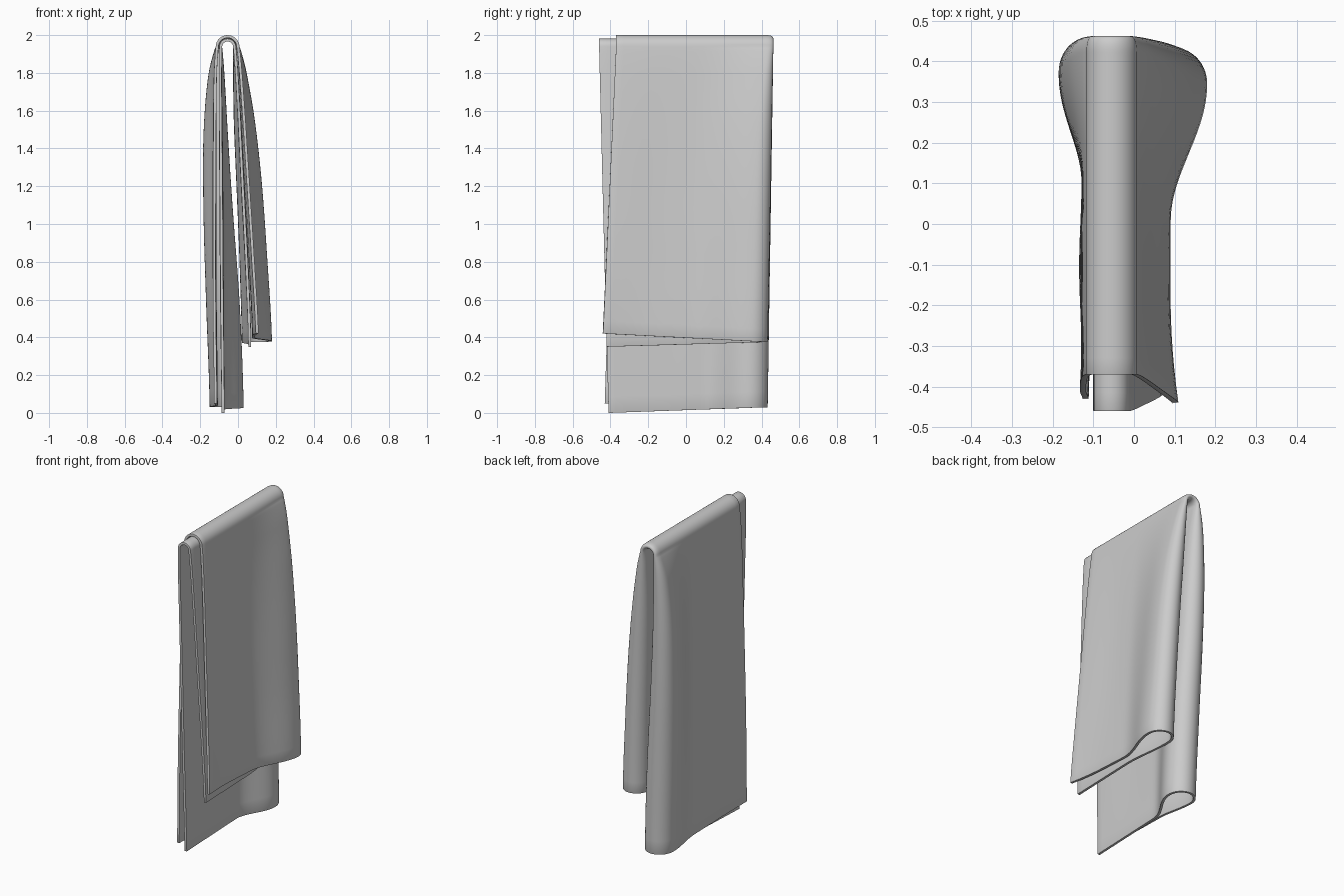
import bpy, bmesh, math

if "Cube" in bpy.data.objects:
    bpy.data.objects.remove(bpy.data.objects["Cube"])

TH = 0.015                    # cloth thickness
CX, CZ = -0.055, 1.937        # axis of the arch over the (absent) rail
N, LEG, ARCH = 40, 34, 16     # steps: half width, hanging leg, arch


def curve(tab, k):
    """Catmull-Rom through evenly spaced values, k in 0..1."""
    n = len(tab) - 1
    i = min(int(k * n), n - 1)
    f = k * n - i
    a, b, c, d = (tab[max(0, min(n, i + j))] for j in (-1, 0, 1, 2))
    return b + 0.5 * f * (c - a + f * (2*a - 5*b + 4*c - d + f * (3*(b - c) + d - a)))


def lerp(a, b, t):
    return a + (b - a) * t


# Surface x of the outer / inner layer, top to bottom, at the fold and at the free edges
RIGHT = dict(
    fold=((.008, .046, .09, .127, .155, .18), (-.026, -.026, -.022, -.008, .008, .02)),
    free=((.008, .02, .035, .052, .072, .09), (-.026, -.014, .001, .018, .038, .055)),
    z=(.42, .375, .35), y=(-.44, -.42), reach=.42, flare=.02)
LEFT = dict(
    fold=((-.118, -.16, -.183, -.182, -.168, -.15), (-.084, -.07, -.052, -.025, .01, .03)),
    free=((-.118, -.128, -.131, -.132, -.13, -.122), (-.084, -.086, -.083, -.080, -.077, -.072)),
    z=(.05, .03, .0), y=(-.43, -.41), reach=.34, flare=-.005)


def bulge(d, r, reach):
    """Round nose of the fold and its fade towards the flat part."""
    nose = math.sqrt(max(0, 1 - (1 - d / r) ** 2)) if d < r else 1
    f = min(1, max(0, (d - r) / (reach - r)))
    return nose, 0.5 + 0.5 * math.cos(math.pi * f)


def y_of(leg, p, t):
    yf = lerp(.455, .425, t)
    edge = lerp(-.37, leg['y'][0], t) if p < 0 else lerp(-.46, leg['y'][1], t)
    d = (yf - edge) * p * p
    return yf - d, d


def leg_point(leg, p, k):
    t = k ** 1.5
    y, d = y_of(leg, p, t)
    s = 1 if leg is RIGHT else -1
    fo, fi = (curve(c, k) for c in leg['fold'])
    r = max(.03, abs(fo - fi) / 2)
    nose, fade = bulge(d, r, leg['reach'])
    xo = lerp(curve(leg['free'][0], k), fo, fade) - s * TH / 2
    xi = lerp(curve(leg['free'][1], k), fi, fade) + s * TH / 2
    side = s if p < 0 else -s
    x = (xo + xi) / 2 + side * abs(xo - xi) / 2 * nose
    if p < 0:                                   # outer corner opens a little
        x += leg['flare'] * t * max(0, (d - .6) / .27) ** 2
    x += .003 * math.sin(y * 15) * math.sin(math.pi * t) * min(1, d / .3)
    zb = lerp(leg['z'][1], leg['z'][0 if p < 0 else 2], abs(p) ** 2)
    return x, y, lerp(CZ, zb, t)


def arch_point(p, a):
    y, d = y_of(RIGHT, p, 0)
    nose, _ = bulge(d, .03, .3)
    rad = .046 + (.0095 if p < 0 else -.0095) * nose
    return CX + rad * math.cos(a), y, CZ + rad * math.sin(a)


# Folded towel: one sheet folded lengthwise and draped
bm = bmesh.new()
ps = [i / N for i in range(-N, N + 1)]
rows = [[leg_point(RIGHT, p, 1 - j / LEG) for p in ps] for j in range(LEG)]
rows += [[arch_point(p, math.pi * j / ARCH) for p in ps] for j in range(ARCH + 1)]
rows += [[leg_point(LEFT, p, j / LEG) for p in ps] for j in range(1, LEG + 1)]
grid = [[bm.verts.new(c) for c in row] for row in rows]
for r0, r1 in zip(grid, grid[1:]):
    for i in range(2 * N):
        bm.faces.new((r0[i], r0[i + 1], r1[i + 1], r1[i]))
bmesh.ops.recalc_face_normals(bm, faces=bm.faces)
mesh = bpy.data.meshes.new("folded_towel")
bm.to_mesh(mesh)
bm.free()
towel = bpy.data.objects.new("folded_towel", mesh)
bpy.context.collection.objects.link(towel)

# Cloth thickness with softened hems
solid = towel.modifiers.new("thickness", 'SOLIDIFY')
solid.thickness = TH
solid.offset = 0
bevel = towel.modifiers.new("hem", 'BEVEL')
bevel.width = .004
bevel.segments = 2
bevel.limit_method = 'ANGLE'
bevel.angle_limit = math.radians(60)

bpy.context.view_layer.objects.active = towel
towel.select_set(True)
bpy.ops.object.shade_smooth_by_angle(angle=math.radians(50))
